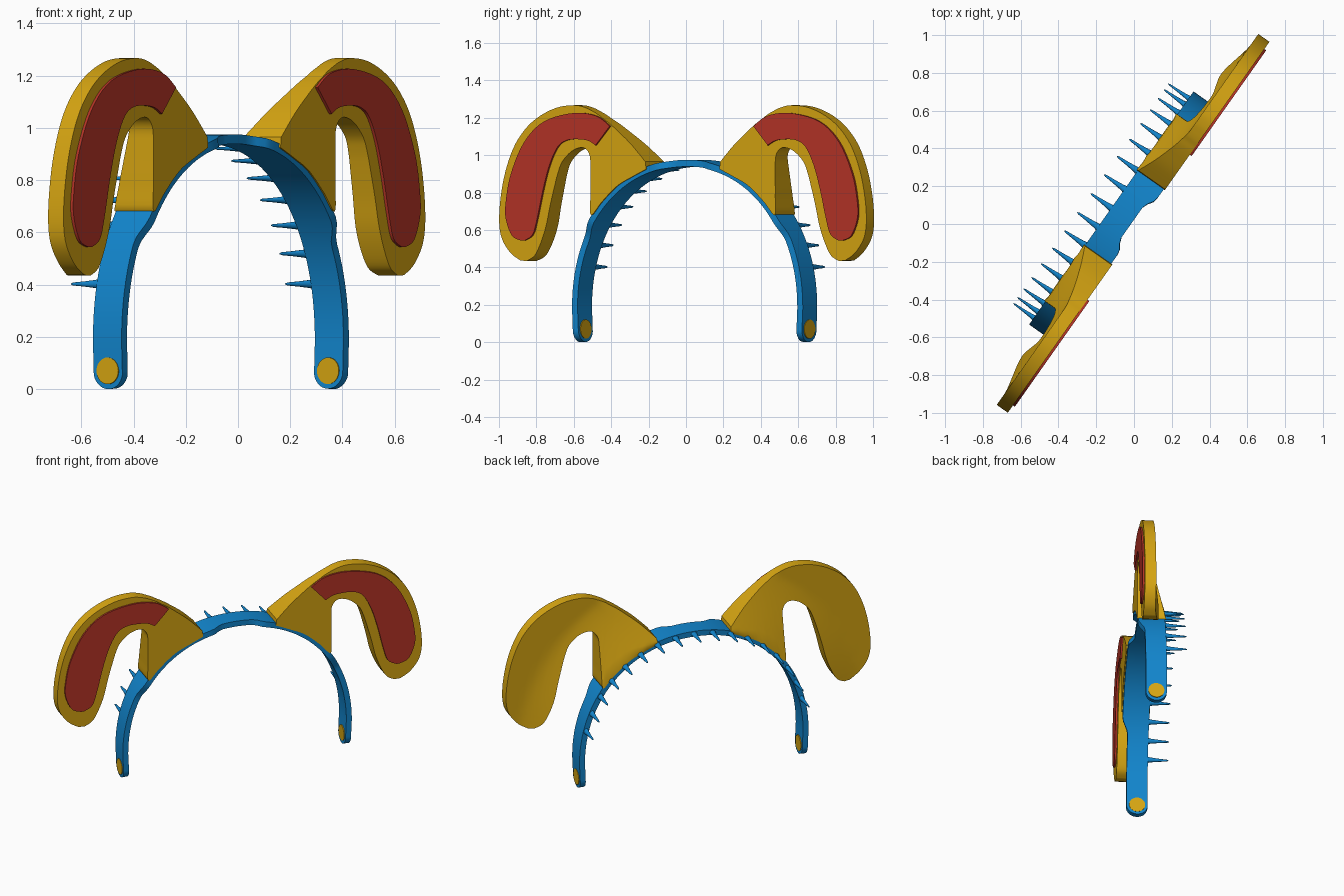
import bpy, bmesh, math
from mathutils import Vector

cube = bpy.data.objects.get("Cube")
if cube:
    bpy.data.objects.remove(cube, do_unlink=True)

TURN = math.radians(54.8)       # whole headband is turned about z
HALF, SPRING, RISE, POWER = 0.755, 0.18, 0.795, 2.1   # arch shape
THICK = 0.036
V_MID, V_RAD = 0.08, 0.067      # band centre and half width in depth


def material(name, rgb):
    m = bpy.data.materials.new(name)
    m.use_nodes = True
    col = (*rgb, 1)
    m.diffuse_color = col
    m.node_tree.nodes["Principled BSDF"].inputs["Base Color"].default_value = col
    return m


GOLD = material("gold", (0.68, 0.38, 0.006))
BLUE = material("blue", (0.006, 0.24, 0.62))
RED = material("red", (0.48, 0.035, 0.02))


def finish(name, bm, mat, angle=35):
    bmesh.ops.remove_doubles(bm, verts=bm.verts, dist=0.0002)
    bmesh.ops.recalc_face_normals(bm, faces=bm.faces)
    mesh = bpy.data.meshes.new(name)
    bm.to_mesh(mesh)
    bm.free()
    mesh.materials.append(mat)
    ob = bpy.data.objects.new(name, mesh)
    bpy.context.collection.objects.link(ob)
    ob.rotation_euler.z = TURN
    bpy.ops.object.select_all(action='DESELECT')
    bpy.context.view_layer.objects.active = ob
    ob.select_set(True)
    bpy.ops.object.shade_smooth_by_angle(angle=math.radians(angle))
    return ob


# Outer arch line: rounded leg ends, straight legs, superelliptic top
def half_arch():
    pts = []
    for i in range(9):
        z = V_RAD * (1 - math.cos(math.pi / 2 * i / 8))
        pts.append(Vector((HALF - 0.008 * (1 - z / SPRING), z)))
    pts.append(Vector((HALF - 0.003, 0.12)))
    for i in range(41):
        a = math.pi / 2 * i / 40
        pts.append(Vector((HALF * math.cos(a) ** (2 / POWER) if i < 40 else 0,
                           SPRING + RISE * math.sin(a) ** (2 / POWER))))
    return pts


half = half_arch()
arch = half + [Vector((-p.x, p.y)) for p in reversed(half[:-1])]


def normal(i):
    t = arch[min(i + 1, len(arch) - 1)] - arch[max(i - 1, 0)]
    return Vector((t.y, -t.x)).normalized()


def ramp(x, a, b):
    t = min(1, max(0, (x - a) / (b - a)))
    return t * t * (3 - 2 * t)


# Band, wider at the front edge where the ears sit
bm = bmesh.new()
rows = []
for i, p in enumerate(arch):
    w = V_RAD
    if p.y < V_RAD:
        w = math.sqrt(max(0, V_RAD ** 2 - (V_RAD - p.y) ** 2)) + 0.001
    flare = 0.036 * ramp(abs(p.x), 0.1, 0.18) * ramp(p.y, 0.56, 0.66)
    q = p - normal(i) * THICK
    f, b = V_MID - w - flare, V_MID + w
    rows.append([bm.verts.new(c) for c in (
        (p.x, f, p.y), (p.x, b, p.y), (q.x, b, q.y), (q.x, f, q.y))])
for r, s in zip(rows, rows[1:]):
    for k in range(4):
        n = (k + 1) % 4
        bm.faces.new((r[k], r[n], s[n], s[k]))
bm.faces.new(rows[0])
bm.faces.new(rows[-1])
finish("band", bm, BLUE)


# Comb teeth, evenly spaced along the arch
def along(dist):
    for i in range(len(half) - 1, 0, -1):
        step = (half[i - 1] - half[i]).length
        if dist <= step:
            return half[i].lerp(half[i - 1], dist / step), normal(i)
        dist -= step
    return half[0], normal(0)


bm = bmesh.new()
for k in range(9):
    p, n = along(k * 0.125)
    p = p - n * THICK / 2
    for side in ((1,) if k == 0 else (1, -1)):
        rings = []
        for v, r in ((0.13, 0.024), (0.165, 0.016), (0.22, 0.01), (0.27, 0.006), (0.28, 0.002)):
            ring = []
            for j in range(10):
                a = math.tau * j / 10
                o = n * math.cos(a) * r * 0.75 + Vector((-n.y, n.x)) * math.sin(a) * r
                ring.append(bm.verts.new((side * (p.x + o.x), v, p.y + o.y)))
            rings.append(ring)
        for r, s in zip(rings, rings[1:]):
            for j in range(10):
                m = (j + 1) % 10
                bm.faces.new((r[j], r[m], s[m], s[j]))
        bm.faces.new(rings[0])
        bm.faces.new(rings[-1])
finish("comb_teeth", bm, BLUE, 50)


# Smooth path through rows of paired edge points
def smooth(rows, steps=5):
    pts = [Vector(r) for r in rows]
    out = []
    for i in range(len(pts) - 1):
        a, b, c, d = (pts[max(i - 1, 0)], pts[i], pts[i + 1], pts[min(i + 2, len(pts) - 1)])
        for k in range(steps):
            t = k / steps
            out.append(b + ((c - a) * t + (a * 2 - b * 5 + c * 4 - d) * t ** 2
                            + (b * 3 - a - c * 3 + d) * t ** 3) / 2)
    return out + [pts[-1]]


# Slab ruled between an outer and an inner edge, with varying back depth
def slab(name, rows, side, front, back, mat):
    bm = bmesh.new()
    cols = 8
    grid = []
    for r in smooth(rows):
        line = []
        for j in range(cols + 1):
            p = Vector((r[0], r[1])).lerp(Vector((r[2], r[3])), j / cols)
            line.append([bm.verts.new((side * p.x, v, p.y)) for v in (front, back(p))])
        grid.append(line)
    for a, b in zip(grid, grid[1:]):
        for j in range(cols):
            for k in (0, 1):
                bm.faces.new((a[j][k], a[j + 1][k], b[j + 1][k], b[j][k]))
        for j in (0, cols):
            bm.faces.new((a[j][0], a[j][1], b[j][1], b[j][0]))
    for line in (grid[0], grid[-1]):
        for a, b in zip(line, line[1:]):
            bm.faces.new((a[0], a[1], b[1], b[0]))
    finish(name, bm, mat)


# Ear thickens toward the band
def ear_back(p):
    d = min((p - q).length for q in half)
    return 0.042 + 0.113 * max(0, 1 - d / 0.4) ** 1.3


EAR = [(.245, .965, .24, .925), (.337, 1.057, .33, .885), (.42, 1.125, .43, .835),
       (.48, 1.17, .53, .75), (.52, 1.195, .6, .68), (.55, 1.215, .605, .78),
       (.59, 1.235, .605, .92), (.64, 1.255, .61, 1), (.71, 1.267, .65, 1.04),
       (.82, 1.255, .72, 1.025), (.934, 1.21, .785, .97), (1.03, 1.14, .815, .91),
       (1.11, 1.035, .84, .83), (1.17, .88, .868, .73), (1.2, .7, .895, .62),
       (1.19, .57, .93, .53), (1.13, .48, .97, .463), (1.06, .436, 1.02, .435)]
PAD = [(.47, 1.155, .563, 1.053), (.56, 1.21, .61, 1.077), (.71, 1.225, .673, 1.085),
       (.9, 1.18, .75, 1.08), (1.03, 1.07, .81, 1.045), (1.117, .9, .863, .95),
       (1.15, .75, .905, .82), (1.15, .66, .945, .66), (1.11, .57, .975, .575),
       (1.05, .543, 1.03, .543)]

for label, side in (("left", 1), ("right", -1)):
    slab(label + "_ear", EAR, side, -0.03, ear_back, GOLD)
    slab(label + "_ear_pad", PAD, side, -0.042, lambda p: -0.025, RED)
    # Round stud through the leg end
    bm = bmesh.new()
    bmesh.ops.create_cone(bm, cap_ends=True, segments=32, radius1=0.051,
                          radius2=0.051, depth=THICK + 0.008)
    for v in bm.verts:
        x, y, z = v.co
        v.co = (side * (HALF - 0.005 - THICK / 2 + z), V_MID + x, 0.07 + y)
    finish(label + "_end_stud", bm, GOLD)
